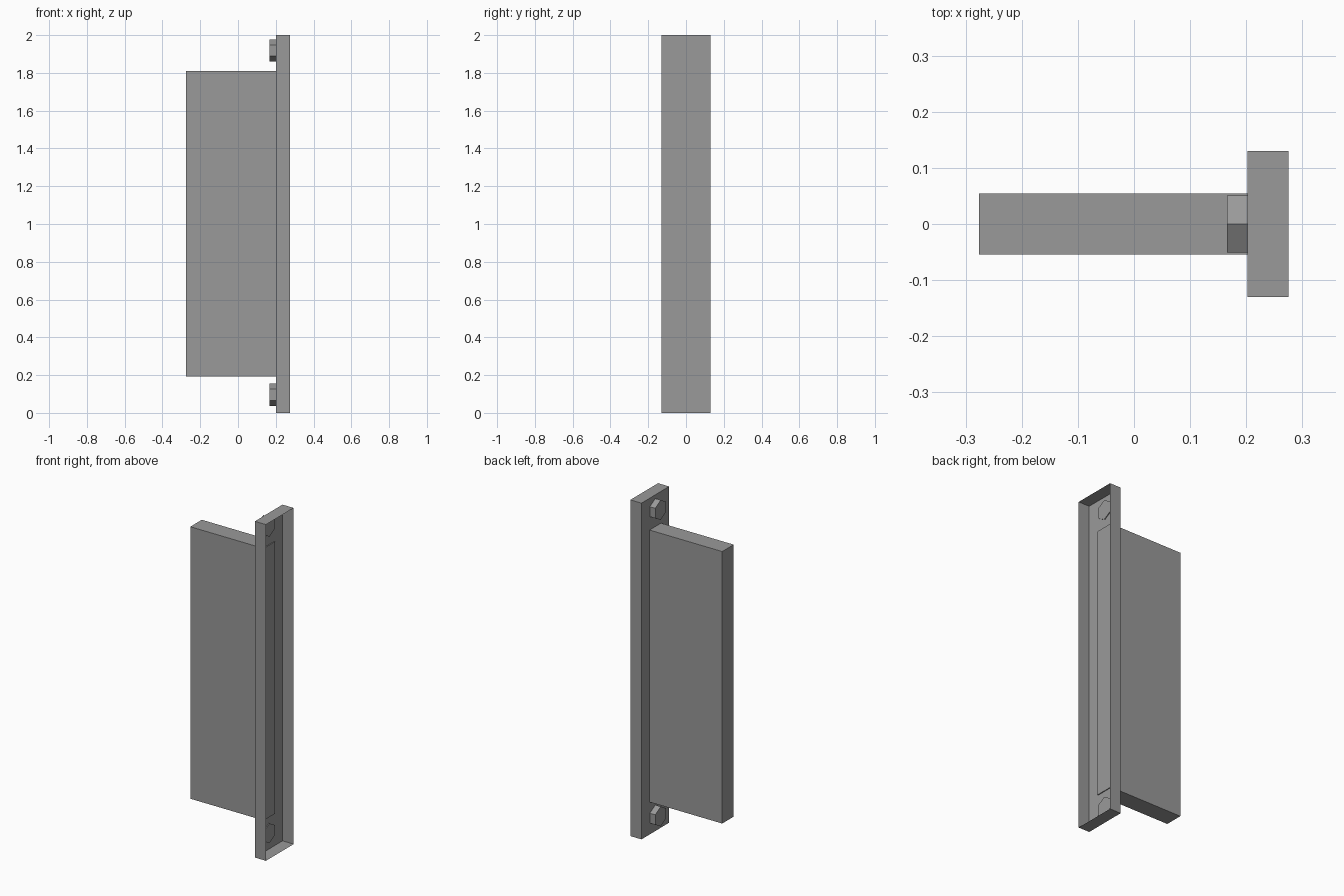
import bpy, bmesh, math
from mathutils import Matrix

if "Cube" in bpy.data.objects:
    bpy.data.objects.remove(bpy.data.objects["Cube"])

PLATE_X = 0.202
INNER_X = PLATE_X + 0.005   # parts poke slightly through the plate

# Dark grey finish shared by all parts
grey = bpy.data.materials.new("dark_grey")
grey.diffuse_color = (0.32, 0.32, 0.32, 1)
grey.use_nodes = True
grey.node_tree.nodes["Principled BSDF"].inputs["Base Color"].default_value = grey.diffuse_color


def finish(name, bm):
    mesh = bpy.data.meshes.new(name)
    bm.to_mesh(mesh)
    bm.free()
    mesh.materials.append(grey)
    obj = bpy.data.objects.new(name, mesh)
    bpy.context.collection.objects.link(obj)
    return obj


def box(name, lo, hi, open_end=False):
    bm = bmesh.new()
    bmesh.ops.create_cube(bm, size=1)
    for v in bm.verts:
        v.co = [(a + b) / 2 + c * (b - a) for a, b, c in zip(lo, hi, v.co)]
    bmesh.ops.recalc_face_normals(bm, faces=bm.faces)
    if open_end:
        ends = [f for f in bm.faces if f.normal.x > 0.9]
        bmesh.ops.delete(bm, geom=ends, context='FACES_ONLY')
    return finish(name, bm)


def hex_bolt(name, z):
    x0, x1 = 0.166, INNER_X
    bm = bmesh.new()
    bmesh.ops.create_cone(bm, cap_ends=True, segments=6, radius1=0.059,
                          radius2=0.059, depth=x1 - x0)
    # Lay the prism along x with a corner pointing up
    rot = Matrix.Rotation(math.radians(90), 4, 'Y')
    bmesh.ops.transform(bm, verts=bm.verts, matrix=rot)
    if max(v.co.z for v in bm.verts) < 0.055:
        bmesh.ops.rotate(bm, verts=bm.verts,
                         matrix=Matrix.Rotation(math.radians(30), 3, 'X'))
    bmesh.ops.translate(bm, verts=bm.verts, vec=((x0 + x1) / 2, 0, z))
    return finish(name, bm)


# Mounting plate: thin shell, open on the +x side
box("mounting_plate", (PLATE_X, -0.13, 0), (0.275, 0.13, 2), open_end=True)

# Slab standing out from the plate
box("slab", (-0.276, -0.054, 0.193), (INNER_X, 0.054, 1.811))

# Hexagonal bolt heads above and below the slab
for name, z in (("lower_bolt", 0.096), ("upper_bolt", 1.919)):
    hex_bolt(name, z)
